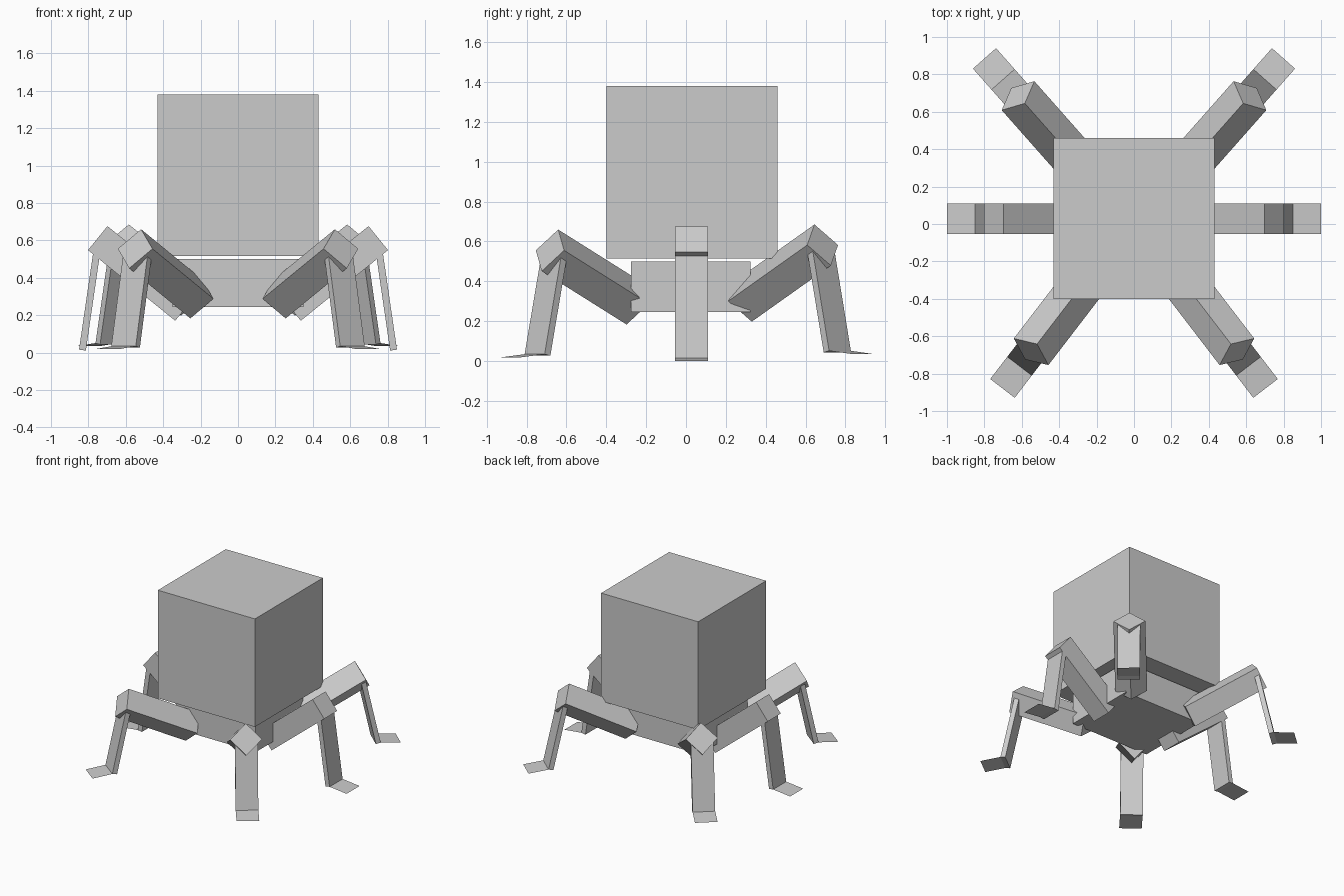
import bpy, bmesh
from math import radians, sin, cos, pi
from mathutils import Matrix, Vector

if "Cube" in bpy.data.objects:
    bpy.data.objects.remove(bpy.data.objects["Cube"])

UP = Vector((0, 0, 1))


def finish(name, bm):
    mesh = bpy.data.meshes.new(name)
    bm.to_mesh(mesh)
    bm.free()
    obj = bpy.data.objects.new(name, mesh)
    bpy.context.collection.objects.link(obj)
    return obj


def box(name, center, size, rot=Matrix.Identity(3)):
    bm = bmesh.new()
    m = Matrix.Translation(center) @ rot.to_4x4() @ Matrix.Diagonal((*size, 1))
    bmesh.ops.create_cube(bm, size=1, matrix=m)
    return finish(name, bm)


def frame(x_axis, y_axis):
    # rotation matrix whose columns are the two axes and their cross product
    return Matrix((x_axis, y_axis, x_axis.cross(y_axis))).transposed()


# Body: large cube above a smaller slab
box("body_cube", (0, 0.03, 0.948), (0.86, 0.86, 0.865))
box("lower_body", (0, 0.023, 0.372), (0.70, 0.60, 0.255))

WIDTH, ARM, SHANK, THICK, FOOT = 0.165, 0.60, 0.53, 0.037, 0.15

# name, azimuth, knee centre, arm elevation, arm roll, ankle point, shank tilt
LEGS = [
    ("front", -52.5, (0.55, -0.683, 0.555), 26.5, 45, (0.612, -0.76, 0.034), 12),
    ("middle", 0, (0.75, 0.028, 0.612), 39, 0, (0.85, 0.028, 0.016), 8.3),
    ("back", 48.5, (0.62, 0.686, 0.582), 28, 45, (0.70, 0.773, 0.051), 12.3),
]

for side_name, side in (("right", 1), ("left", -1)):
    for name, az, knee, elev, roll, ankle, tilt in LEGS:
        label = f"{name}_{side_name}"
        a, e, t = radians(az), radians(elev), radians(tilt)
        out = Vector((side * cos(a), sin(a), 0))
        across = UP.cross(out)
        knee = Vector((side * knee[0], knee[1], knee[2]))
        ankle = Vector((side * ankle[0], ankle[1], ankle[2]))

        # Upper leg: square bar, rolled to a diamond on the corner legs
        axis = out * cos(e) + UP * sin(e)
        rot = frame(axis, across) @ Matrix.Rotation(radians(roll), 3, 'X')
        box(f"{label}_upper_leg", knee - axis * ARM / 2, (ARM, WIDTH, WIDTH), rot)

        # Lower leg: thin plank leaning outwards
        down = out * sin(t) - UP * cos(t)
        normal = out * cos(t) + UP * sin(t)
        box(f"{label}_lower_leg", ankle - down * SHANK / 2 - normal * THICK / 2,
            (SHANK, WIDTH, THICK), frame(down, across))

        # Foot: single flat sheet sloping slightly down
        tip = ankle + out * FOOT - UP * 0.016
        half = across * WIDTH / 2
        bm = bmesh.new()
        bm.faces.new([bm.verts.new(p) for p in
                      (ankle - half, tip - half, tip + half, ankle + half)])
        finish(f"{label}_foot", bm)
